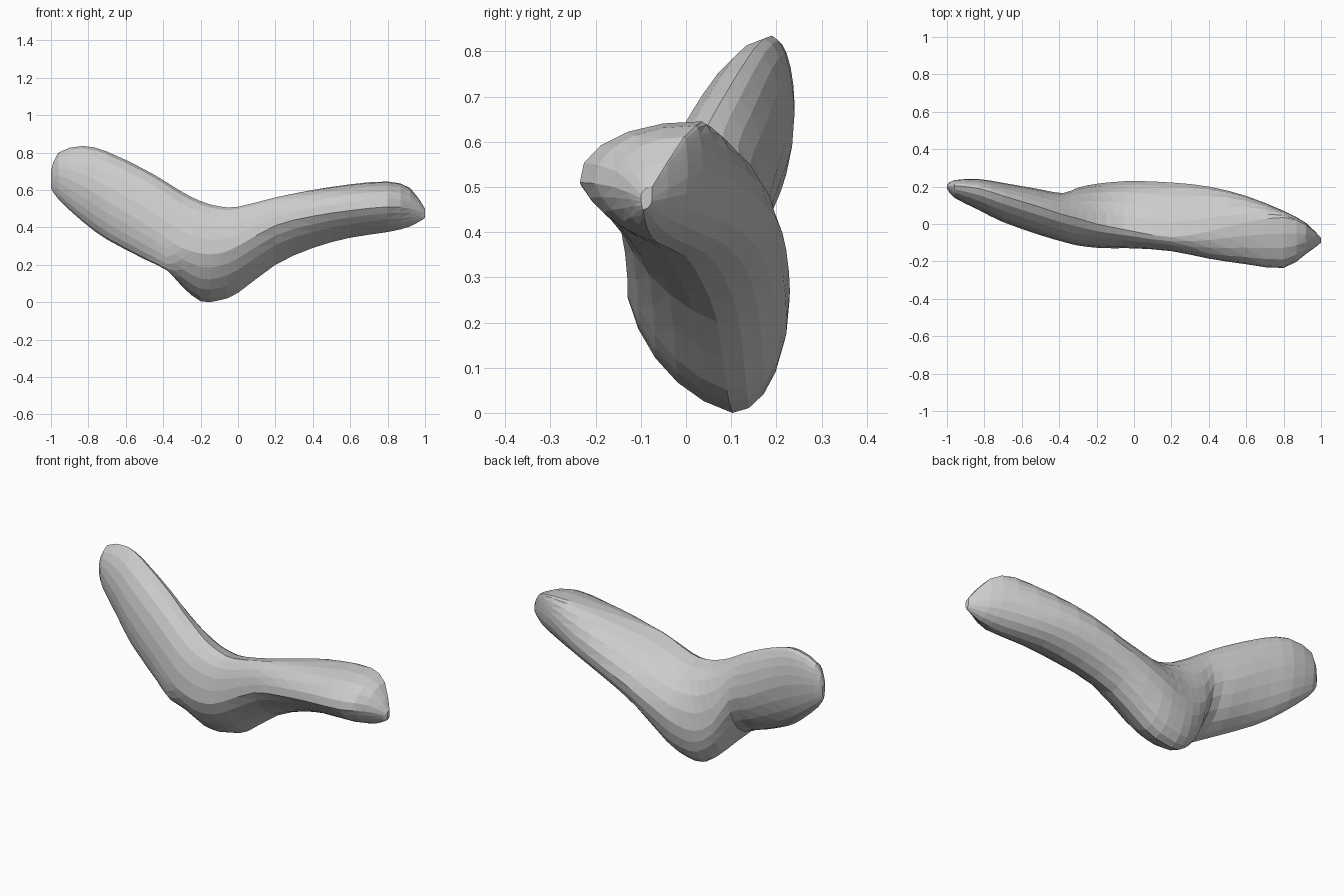
import bpy, bmesh, math

if "Cube" in bpy.data.objects:
    bpy.data.objects.remove(bpy.data.objects["Cube"])

# Cross-sections along x: x, then (y, z) of the front, top, back and bottom extremes
SECTIONS = [
    (-1.00, .190, .66, .20, .70, .210, .66, .20, .61),
    (-0.96, .140, .68, .205, .80, .235, .69, .19, .55),
    (-0.83, .075, .62, .19, .835, .24, .66, .15, .43),
    (-0.70, .010, .54, .15, .805, .22, .60, .09, .335),
    (-0.50, -.06, .42, .09, .71, .185, .48, .01, .23),
    (-0.38, -.095, .34, .05, .64, .165, .42, -.04, .17),
    (-0.30, -.115, .29, .03, .59, .195, .28, .07, .085),
    (-0.20, -.127, .26, .00, .54, .215, .22, .10, .005),
    (-0.10, -.13, .26, -.02, .512, .225, .23, .10, .010),
    (0.00, -.13, .30, -.04, .51, .23, .27, .09, .05),
    (0.20, -.145, .41, -.07, .56, .222, .36, .07, .20),
    (0.40, -.185, .46, -.04, .60, .20, .43, .035, .29),
    (0.60, -.215, .49, .01, .63, .15, .48, .00, .345),
    (0.80, -.235, .51, .035, .645, .07, .53, -.06, .375),
    (0.92, -.16, .50, -.005, .61, .005, .52, -.085, .405),
    (1.00, -.10, .475, -.075, .50, -.075, .475, -.095, .45),
]
# x, then how far the front-top, top-back, back-low, low-front quarters near their chords
FLATNESS = [(-1, .1, .1, 0, .1), (-.4, .05, .1, .2, 0), (-.25, .1, .1, 0, .3),
            (.2, .1, .25, 0, .5), (.5, -.1, 0, 0, .5), (1, -.1, .1, 0, .5)]
STEPS = 5   # facets per quarter of a ring


def flatness(x):
    for a, b in zip(FLATNESS, FLATNESS[1:]):
        if x <= b[0]:
            t = (x - a[0]) / (b[0] - a[0])
            return [p + (q - p) * t for p, q in zip(a[1:], b[1:])]
    return FLATNESS[-1][1:]


def between(a, b, c, d):
    """Smooth midpoint of b and c."""
    return tuple((9 * (q + r) - p - s) / 16 for p, q, r, s in zip(a, b, c, d))


def ring(sec):
    """Closed outline made of four elliptic quarters through the extremes."""
    x = sec[0]
    front, top, back, low = [(sec[i], sec[i + 1]) for i in (1, 3, 5, 7)]
    quarters = [(front, top, True), (top, back, False),
                (back, low, True), (low, front, False)]
    pts = []
    for (a, b, side_first), flat in zip(quarters, flatness(x)):
        corner = (a[0], b[1]) if side_first else (b[0], a[1])
        for i in range(STEPS):
            s = i / STEPS
            t = s * math.pi / 2
            u, v = 1 - math.sin(t), 1 - math.cos(t)
            p = [a[k] * u + b[k] * v + corner[k] * (1 - u - v) for k in (0, 1)]
            q = [a[k] * (1 - s) + b[k] * s for k in (0, 1)]
            pts.append((x, *[m * (1 - flat) + n * flat for m, n in zip(p, q)]))
    return pts


# Refine the sections and loft them into one faceted body
stations = []
n = len(SECTIONS)
for i in range(n - 1):
    stations.append(SECTIONS[i])
    stations.append(between(SECTIONS[max(i - 1, 0)], SECTIONS[i],
                            SECTIONS[i + 1], SECTIONS[min(i + 2, n - 1)]))
stations.append(SECTIONS[-1])

bm = bmesh.new()
rings = [[bm.verts.new(p) for p in ring(s)] for s in stations]
for r0, r1 in zip(rings, rings[1:]):
    for j in range(len(r0)):
        k = (j + 1) % len(r0)
        bm.faces.new((r0[j], r0[k], r1[k], r1[j]))
bm.faces.new(rings[0])
bm.faces.new(rings[-1])
bmesh.ops.recalc_face_normals(bm, faces=bm.faces)
bmesh.ops.triangulate(bm, faces=bm.faces)

# Rest exactly on the ground
low = min(v.co.z for v in bm.verts)
bmesh.ops.translate(bm, verts=bm.verts, vec=(0, 0, -low))

mesh = bpy.data.meshes.new("bent_body")
bm.to_mesh(mesh)
bm.free()
bpy.context.collection.objects.link(bpy.data.objects.new("bent_body", mesh))
